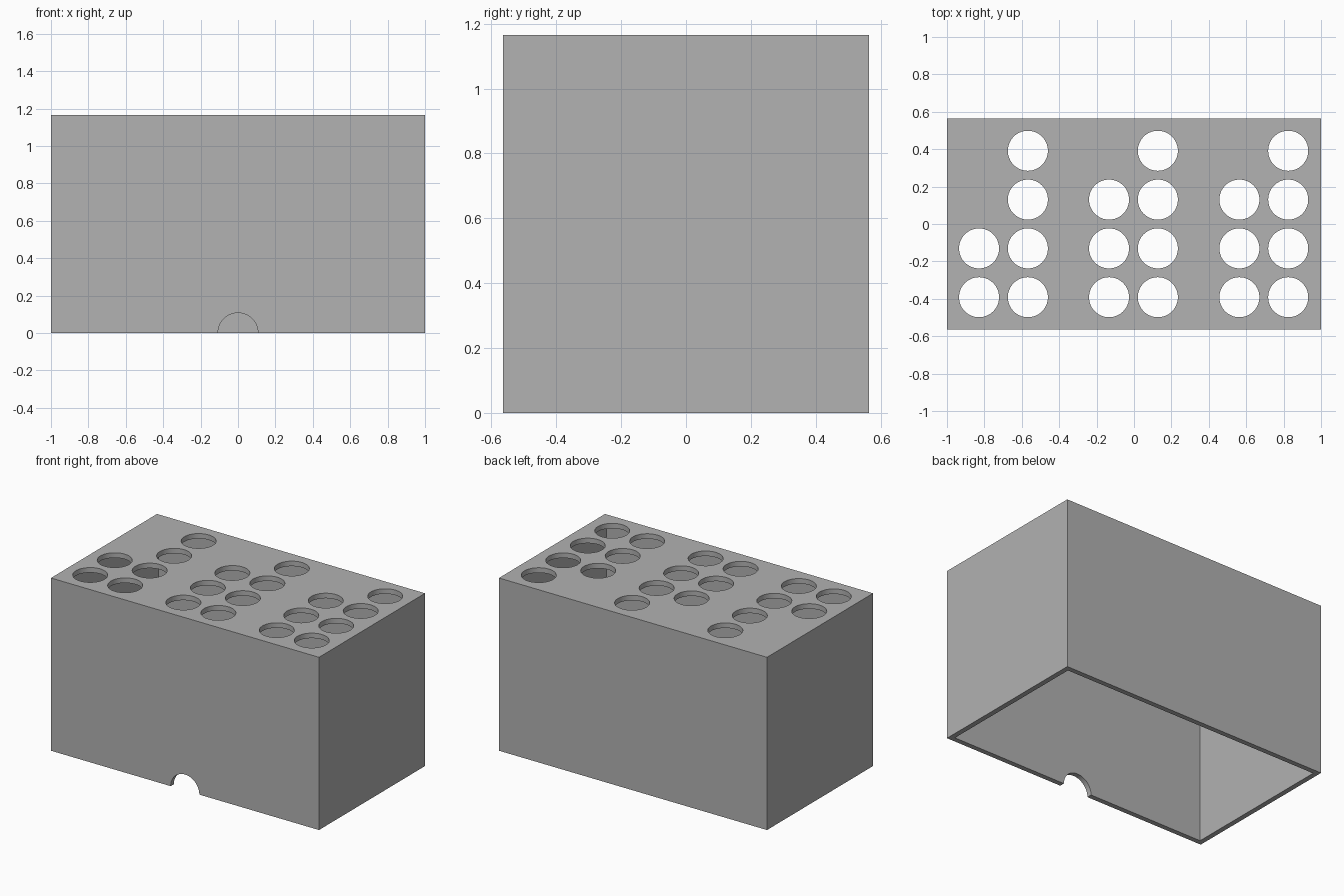
import bpy
from math import pi

default = bpy.data.objects.get("Cube")
if default:
    bpy.data.objects.remove(default, do_unlink=True)

WIDTH, DEPTH, HEIGHT, WALL = 2.0, 1.13, 1.165, 0.034
HOLE_R = 0.107
PITCH = 0.261

grey = bpy.data.materials.new("plain_grey")
grey.use_nodes = True
grey.diffuse_color = (0.445, 0.445, 0.445, 1)
grey.node_tree.nodes["Principled BSDF"].inputs["Base Color"].default_value = grey.diffuse_color


def block(name, size, centre):
    bpy.ops.mesh.primitive_cube_add(size=1, location=centre)
    obj = bpy.context.object
    obj.name = name
    obj.scale = size
    bpy.ops.object.transform_apply(location=True, rotation=True, scale=True)
    return obj


def rod(name, radius, length, centre, tilt=0):
    bpy.ops.mesh.primitive_cylinder_add(vertices=64, radius=radius, depth=length,
                                        location=centre, rotation=(tilt, 0, 0))
    obj = bpy.context.object
    obj.name = name
    bpy.ops.object.transform_apply(location=True, rotation=True, scale=True)
    return obj


def cut(target, cutter):
    mod = target.modifiers.new(cutter.name, "BOOLEAN")
    mod.operation = "DIFFERENCE"
    mod.solver = "EXACT"
    mod.object = cutter
    bpy.ops.object.select_all(action="DESELECT")
    target.select_set(True)
    bpy.context.view_layer.objects.active = target
    bpy.ops.object.modifier_apply(modifier=mod.name)
    bpy.data.objects.remove(cutter, do_unlink=True)


# Box shell, open underneath
box = block("box_shell", (WIDTH, DEPTH, HEIGHT), (0, 0, HEIGHT / 2))
box.data.materials.append(grey)
cut(box, block("cavity", (WIDTH - 2 * WALL, DEPTH - 2 * WALL, HEIGHT),
               (0, 0, HEIGHT / 2 - WALL)))

# Three groups of holes in the lid: a short column beside a full one
for group_x, short_count in ((-0.698, 2), (-0.003, 3), (0.694, 3)):
    for side, count in ((-0.5, short_count), (0.5, 4)):
        for row in range(count):
            centre = (group_x + side * PITCH, (row - 1.5) * PITCH, HEIGHT)
            cut(box, rod("lid_hole", HOLE_R, 0.2, centre))

# Half-round cable notch at the foot of the front wall
cut(box, rod("front_notch", HOLE_R, 0.2, (0, -DEPTH / 2, 0), pi / 2))

bpy.ops.object.shade_smooth_by_angle(angle=pi / 6)
